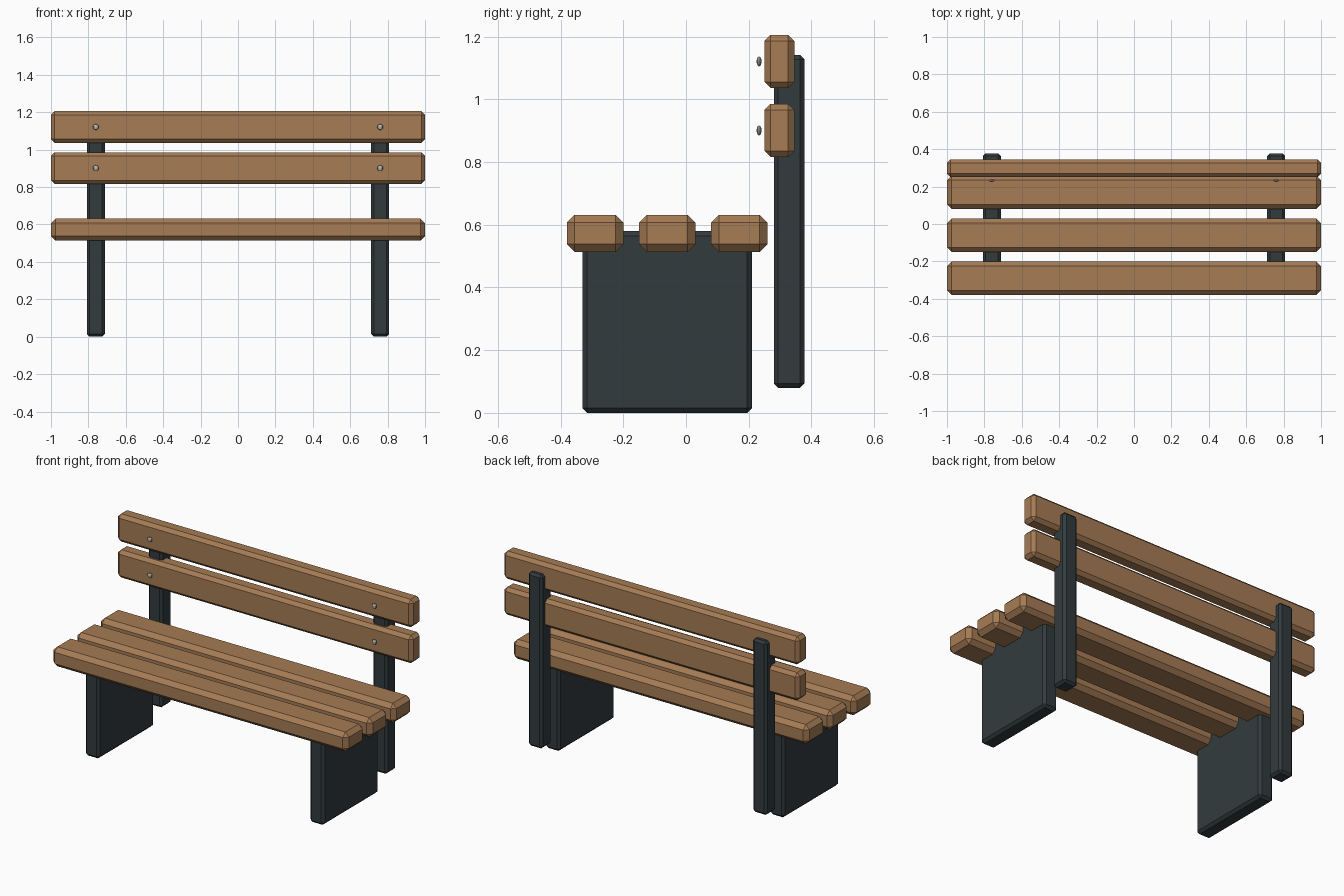
import bpy, bmesh
from mathutils import Matrix

if "Cube" in bpy.data.objects:
    bpy.data.objects.remove(bpy.data.objects["Cube"])


def material(name, rgb):
    m = bpy.data.materials.new(name)
    m.diffuse_color = (*rgb, 1)
    m.use_nodes = True
    m.node_tree.nodes["Principled BSDF"].inputs["Base Color"].default_value = m.diffuse_color
    return m


WOOD = material("wood", (0.38, 0.20, 0.09))
IRON = material("dark_iron", (0.032, 0.044, 0.048))
STEEL = material("bolt_steel", (0.50, 0.50, 0.44))


def finish(bm, name, mat):
    me = bpy.data.meshes.new(name)
    bm.to_mesh(me)
    bm.free()
    me.materials.append(mat)
    ob = bpy.data.objects.new(name, me)
    bpy.context.collection.objects.link(ob)
    return ob


def chamfered_box(name, x, y, z, bevel, mat):
    """Box given by (min, max) ranges, with one flat chamfer on every edge."""
    bm = bmesh.new()
    size = [r[1] - r[0] for r in (x, y, z)]
    mid = [(r[1] + r[0]) / 2 for r in (x, y, z)]
    bmesh.ops.create_cube(bm, size=1, matrix=Matrix.Translation(mid) @ Matrix.Diagonal((*size, 1)))
    bmesh.ops.bevel(bm, geom=bm.edges[:], offset=bevel, segments=1, profile=0.5, affect='EDGES')
    return finish(bm, name, mat)


# Seat slats
for i, yc in enumerate((-0.29, -0.06, 0.17)):
    chamfered_box(f"seat_slat_{i + 1}", (-1, 1), (yc - 0.09, yc + 0.09), (0.513, 0.632), 0.025, WOOD)

# Back slats
back_heights = (0.901, 1.121)
for i, zc in enumerate(back_heights):
    chamfered_box(f"back_slat_{i + 1}", (-1, 1), (0.25, 0.346), (zc - 0.085, zc + 0.085), 0.02, WOOD)

for side, xc in (("left", -0.76), ("right", 0.76)):
    xr = (xc - 0.048, xc + 0.048)
    # Leg panel and back post
    chamfered_box(f"leg_panel_{side}", xr, (-0.33, 0.21), (0, 0.58), 0.015, IRON)
    chamfered_box(f"back_post_{side}", xr, (0.28, 0.378), (0.08, 1.142), 0.014, IRON)
    # Bolt heads in front of the back slats
    for i, zc in enumerate(back_heights):
        bm = bmesh.new()
        bmesh.ops.create_uvsphere(
            bm, u_segments=8, v_segments=6, radius=0.016,
            matrix=Matrix.Translation((xc, 0.233, zc)) @ Matrix.Diagonal((1, 0.5, 1, 1)))
        finish(bm, f"bolt_{side}_{i + 1}", STEEL)
